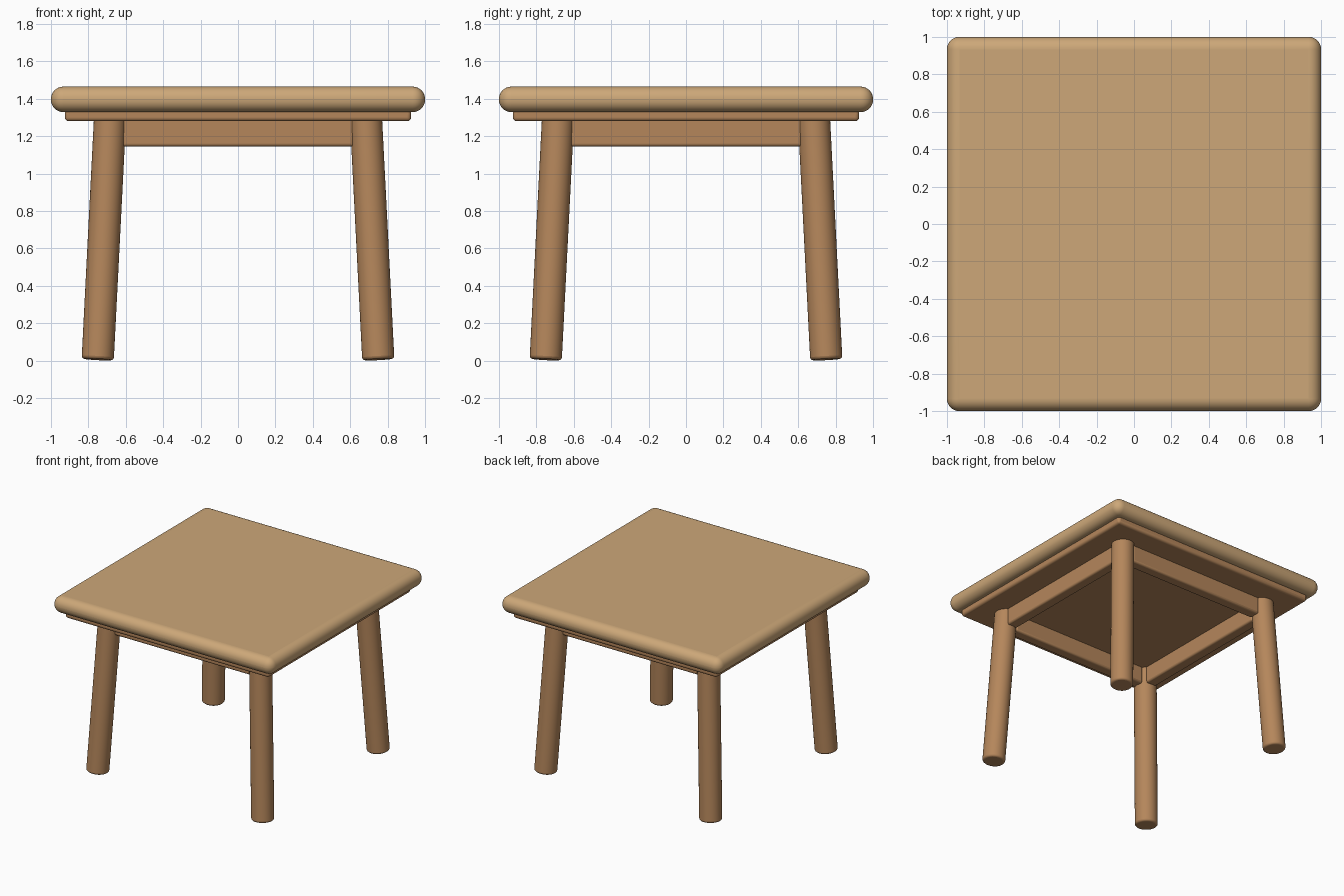
import bpy, bmesh, math
from mathutils import Vector, Matrix

if "Cube" in bpy.data.objects:
    bpy.data.objects.remove(bpy.data.objects["Cube"])


def material(name, color):
    mat = bpy.data.materials.new(name)
    mat.diffuse_color = (*color, 1)
    mat.use_nodes = True
    mat.node_tree.nodes["Principled BSDF"].inputs["Base Color"].default_value = mat.diffuse_color
    return mat


light_wood = material("light_wood", (0.61, 0.39, 0.19))
warm_wood = material("warm_wood", (0.46, 0.24, 0.105))


def finish(name, bm, mat, bevel, segments):
    mesh = bpy.data.meshes.new(name)
    bm.to_mesh(mesh)
    bm.free()
    mesh.materials.append(mat)
    ob = bpy.data.objects.new(name, mesh)
    bpy.context.collection.objects.link(ob)
    mod = ob.modifiers.new("rounded_edges", "BEVEL")
    mod.width, mod.segments = bevel, segments
    mod.limit_method, mod.angle_limit = "ANGLE", math.radians(40)
    bpy.ops.object.select_all(action="DESELECT")
    ob.select_set(True)
    bpy.context.view_layer.objects.active = ob
    bpy.ops.object.shade_smooth_by_angle(angle=math.radians(40))
    return ob


def box(name, size, center, mat, bevel, segments):
    bm = bmesh.new()
    bmesh.ops.create_cube(bm, size=1)
    bmesh.ops.scale(bm, vec=size, verts=bm.verts)
    bmesh.ops.translate(bm, vec=center, verts=bm.verts)
    return finish(name, bm, mat, bevel, segments)


def rod(name, start, end, radius, mat):
    axis = end - start
    turn = axis.to_track_quat("Z", "Y").to_matrix().to_4x4()
    bm = bmesh.new()
    bmesh.ops.create_cone(bm, cap_ends=True, segments=48, radius1=radius, radius2=radius,
                          depth=axis.length, matrix=Matrix.Translation((start + end) / 2) @ turn)
    return finish(name, bm, mat, 0.015, 3)


# Thick rounded top and the thinner panel beneath it
box("table_top", (2, 2, 0.136), (0, 0, 1.397), light_wood, 0.066, 8)
box("under_panel", (1.85, 1.85, 0.065), (0, 0, 1.3125), warm_wood, 0.02, 4)

# Four splayed round legs
for side_y, end in ((-1, "front"), (1, "back")):
    for side_x, side in ((-1, "left"), (1, "right")):
        foot = Vector((side_x * 0.75, side_y * 0.75, 0.006))
        head = Vector((side_x * 0.684, side_y * 0.684, 1.30))
        rod(f"{end}_{side}_leg", foot, head, 0.086, warm_wood)

# Four rails between the legs
for s, along_x, along_y in ((-1, "front", "left"), (1, "back", "right")):
    box(f"{along_x}_rail", (1.24, 0.09, 0.15), (0, s * 0.682, 1.22), warm_wood, 0.015, 3)
    box(f"{along_y}_rail", (0.09, 1.24, 0.15), (s * 0.682, 0, 1.22), warm_wood, 0.015, 3)
